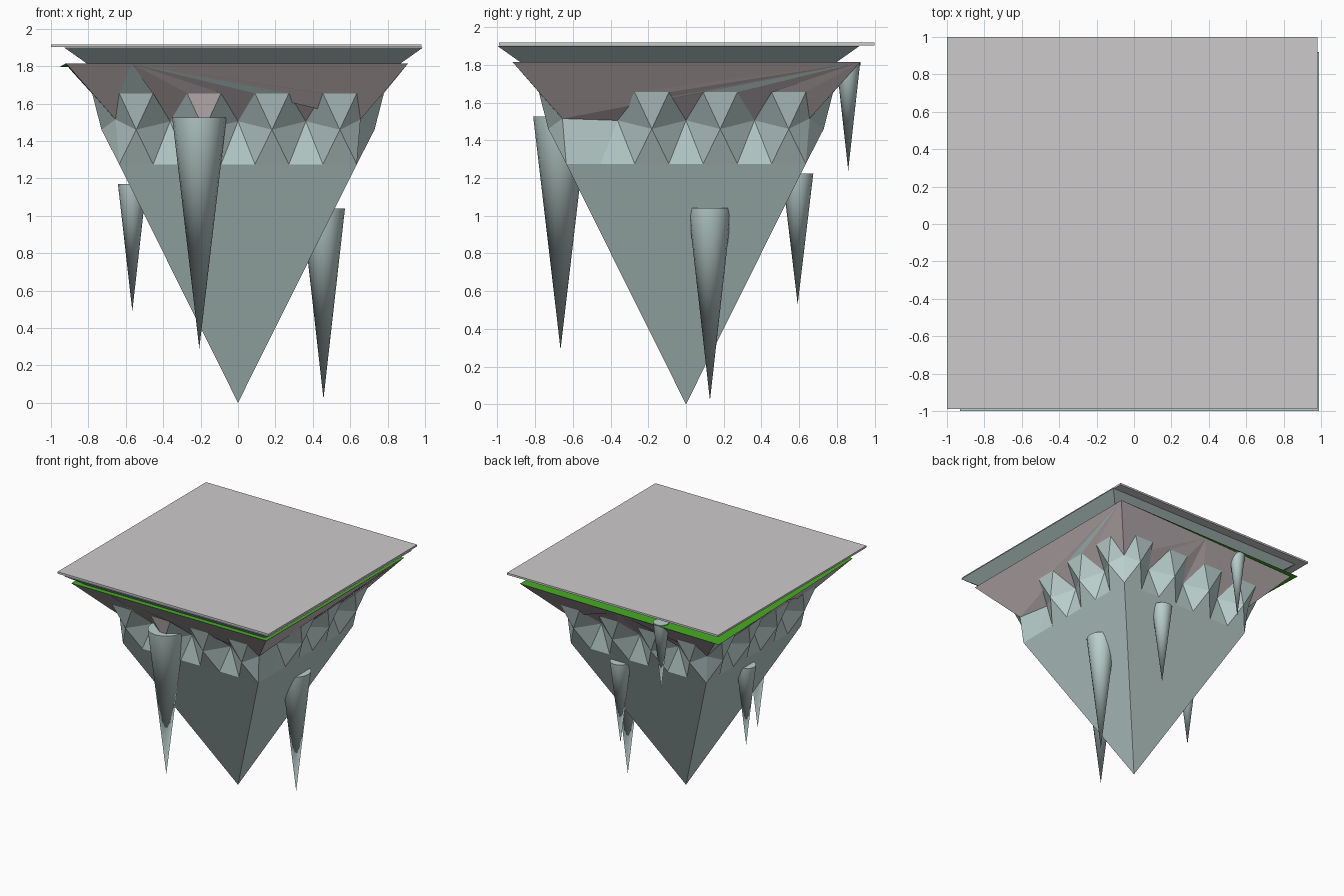
import bpy, bmesh, math
from mathutils import Vector

if "Cube" in bpy.data.objects:
    bpy.data.objects.remove(bpy.data.objects["Cube"])


def mat(name, rgb):
    m = bpy.data.materials.new(name)
    lin = [(c / 255 / 12.92) if c < 11 else ((c / 255 + 0.055) / 1.055) ** 2.4 for c in rgb]
    m.diffuse_color = (*lin, 1)
    m.use_nodes = True
    m.node_tree.nodes["Principled BSDF"].inputs["Base Color"].default_value = m.diffuse_color
    return m


STONE = mat("pale teal stone", (186, 207, 204))
DIRT = mat("brown grey earth", (200, 188, 190))
SLAB = mat("light grey slab", (205, 202, 203))
GRASS = mat("grass green", (68, 172, 34))


def make(name, faces, mats, outward=True):
    """faces: list of (points, material index); normals turned away from the core"""
    bm = bmesh.new()
    for pts, mi in faces:
        f = bm.faces.new([bm.verts.new(p) for p in pts])
        f.material_index = mi
    bm.normal_update()
    core = Vector((0, 0, 1.45))
    for f in bm.faces:
        if outward and f.normal.dot(f.calc_center_median() - core) < 0:
            f.normal_flip()
    bmesh.ops.remove_doubles(bm, verts=bm.verts[:], dist=1e-5)
    me = bpy.data.meshes.new(name)
    bm.to_mesh(me)
    bm.free()
    for m in mats:
        me.materials.append(m)
    ob = bpy.data.objects.new(name, me)
    bpy.context.collection.objects.link(ob)
    return ob


# Grass corners: front left, front right, back right, back left
K = [(-0.92, -0.92, 1.815), (0.91, -0.92, 1.815), (0.91, 0.925, 1.815), (-0.90, 0.90, 1.785)]
H, N = 0.635, 7
W = 2 * H / N
rock, earth = [], []

# Four sides: stone pyramid with jagged teeth, earth skirt above
for k in range(4):
    def P(s, d, z):
        x, y = s, -d
        for _ in range(k):
            x, y = -y, x
        return (x, y, z)

    teeth = [2, 4, 6] if k == 1 else [0, 2, 4, 6]
    painted_earth = [2] if k == 0 else []           # tooth in earth colour
    streaks = {0: [0, 4], 1: [4]}.get(k, [])        # stone slivers in the earth
    b = [P(-H + i * W, H, 1.275) for i in range(N + 1)]
    C0, C1 = P(-0.655, 0.655, 1.515), P(0.655, 0.655, 1.515)
    notch = {i: P(-H + (i + .5) * W, 0.615, 1.505) for i in (1, 3, 5)}
    notch[-1], notch[7] = C0, C1
    rock.append((b + [(0, 0, 0)], 0))
    line = [(C0, 0)]                                # earth's lower edge
    for i in range(N):
        if i in teeth:
            A = P(-H + (i + .5) * W, 0.73, 1.46)
            t0, t1 = P(-H + i * W, 0.78, 1.655), P(-H + (i + 1) * W, 0.78, 1.655)
            L, R = notch[i - 1], notch[i + 1]
            rock.append(((t0, t1, A), 1 if i in painted_earth else 0))
            for tri in ((t0, A, L), (A, b[i], L), (t1, R, A), (A, R, b[i + 1]),
                        (b[i], b[i + 1], A)):
                rock.append((tri, 0))
            line += [(t0, 1 if i in streaks else 0), (t1, 0)]
        elif i % 2:
            rock.append(((b[i], b[i + 1], notch[i]), 0))
            line.append((notch[i], 0))
        else:                                       # tooth left out
            rock.append(((b[i], b[i + 1], notch[i + 1], C0), 0))
    line.append((C1, 0))
    c0, c1 = K[k], K[(k + 1) % 4]
    M = {0: (-0.57, -0.92, 1.815), 1: c1}.get(
        k, tuple((p + q) / 2 for p, q in zip(c0, c1)))
    for (p, mi), (q, _) in zip(line, line[1:]):
        earth.append(((p, q, M), mi))
    earth.append(((c0, C0, M), 0))
    if M != c1:
        earth.append(((C1, c1, M), 0))

make("stone_underside", rock, [STONE, DIRT])
make("earth_skirt", earth, [DIRT, STONE])

# Grass layer, sticking out at the back left corner
make("grass_layer", [((K[0], K[1], K[2]), 0),
                     ((K[0], K[2], (-0.955, 0.925, 1.795)), 0)], [GRASS])


# Flared stone collar under the slab
def ring(h, z, cx=0.03, cy=-0.04):
    return [(cx + h * a, cy + h * c, z) for a, c in ((-1, -1), (1, -1), (1, 1), (-1, 1))]


r0, r1 = ring(0.62, 1.66), ring(0.96, 1.9)
make("stone_collar", [((r0[i], r0[(i + 1) % 4], r1[(i + 1) % 4], r1[i]), 0) for i in range(4)]
     + [(r1, 0)], [STONE])

# Thin slab on top
bpy.ops.mesh.primitive_cube_add(size=1, location=(-0.01, 0.005, 1.909))
slab = bpy.context.object
slab.name = "top_slab"
slab.scale = (1.98, 1.99, 0.016)
slab.data.materials.append(SLAB)

# Hanging stone spikes: x, y, tip z, top z, radius
for i, (x, y, z0, z1, r) in enumerate([
        (-0.207, -0.665, 0.29, 1.525, 0.145), (0.457, 0.127, 0.02, 1.04, 0.115),
        (-0.565, 0.0, 0.49, 1.17, 0.077), (0.20, 0.592, 0.53, 1.225, 0.083),
        (-0.37, 0.86, 1.24, 1.808, 0.063)]):
    bpy.ops.mesh.primitive_cone_add(vertices=16, radius1=r, radius2=0, depth=z1 - z0,
                                    location=(x, y, (z0 + z1) / 2), rotation=(math.pi, 0, 0))
    ob = bpy.context.object
    ob.name = "hanging_spike_%d" % (i + 1)
    ob.data.materials.append(STONE)
    bpy.ops.object.shade_smooth_by_angle(angle=math.radians(40))
